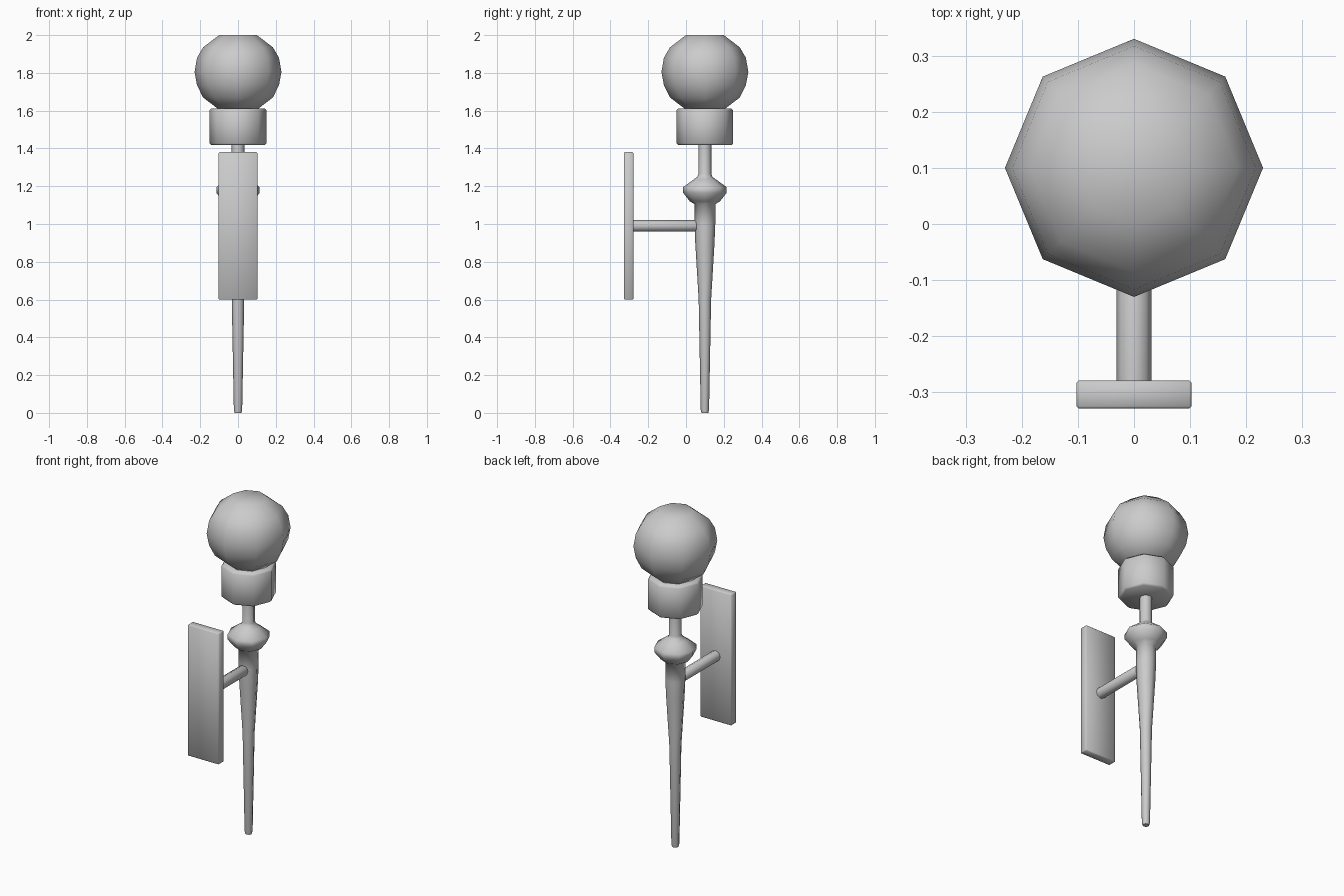
import bpy, bmesh, math
from mathutils import Matrix

if "Cube" in bpy.data.objects:
    bpy.data.objects.remove(bpy.data.objects["Cube"])

AXIS_Y = 0.10
SIDES = 8


def finish(name, bm, angle=60):
    bmesh.ops.recalc_face_normals(bm, faces=bm.faces)
    me = bpy.data.meshes.new(name)
    bm.to_mesh(me)
    bm.free()
    ob = bpy.data.objects.new(name, me)
    bpy.context.collection.objects.link(ob)
    bpy.ops.object.select_all(action='DESELECT')
    ob.select_set(True)
    bpy.context.view_layer.objects.active = ob
    bpy.ops.object.shade_smooth_by_angle(angle=math.radians(angle))
    return ob


def lathe(name, profile, matrix):
    """Turn a (radius, height) profile into a closed eight-sided solid."""
    bm = bmesh.new()
    rings = []
    for r, h in profile:
        rings.append([bm.verts.new(matrix @ Matrix.Rotation(
            math.tau * i / SIDES, 4, 'Z') @ Matrix.Translation((r, 0, h)).translation)
            for i in range(SIDES)])
    for a, b in zip(rings, rings[1:]):
        for i in range(SIDES):
            j = (i + 1) % SIDES
            bm.faces.new((a[i], a[j], b[j], b[i]))
    bm.faces.new(rings[0][::-1])
    bm.faces.new(rings[-1])
    return finish(name, bm)


upright = Matrix.Translation((0, AXIS_Y, 0))

# Globe shade
lathe("globe", [(0.10, 1.605), (0.185, 1.67), (0.217, 1.735), (0.23, 1.805),
                (0.217, 1.88), (0.185, 1.935), (0.10, 2.0)], upright)

# Cup under the globe
lathe("globe_holder", [(0.14, 1.417), (0.15, 1.427), (0.15, 1.602),
                       (0.14, 1.612)], upright)

# Turned stem with knob and long tapered tail
lathe("stem", [(0.018, 0.0), (0.022, 0.015), (0.033, 0.6), (0.051, 0.9),
               (0.055, 1.0), (0.055, 1.105), (0.08, 1.12), (0.115, 1.165),
               (0.115, 1.195), (0.06, 1.235), (0.04, 1.25), (0.034, 1.265),
               (0.034, 1.43)], upright)

# Horizontal arm from plate to stem
along_y = Matrix.Translation((0, 0, 0.99)) @ Matrix.Rotation(-math.pi / 2, 4, 'X')
lathe("arm", [(0.031, -0.285), (0.031, 0.05), (0.024, 0.06)], along_y)

# Wall plate with softened edges
bm = bmesh.new()
bmesh.ops.create_cube(bm, size=1, matrix=Matrix.Translation((0, -0.304, 0.99))
                      @ Matrix.Diagonal((0.205, 0.05, 0.78, 1)))
bmesh.ops.bevel(bm, geom=bm.edges[:], offset=0.004, segments=1, affect='EDGES')
finish("wall_plate", bm)
